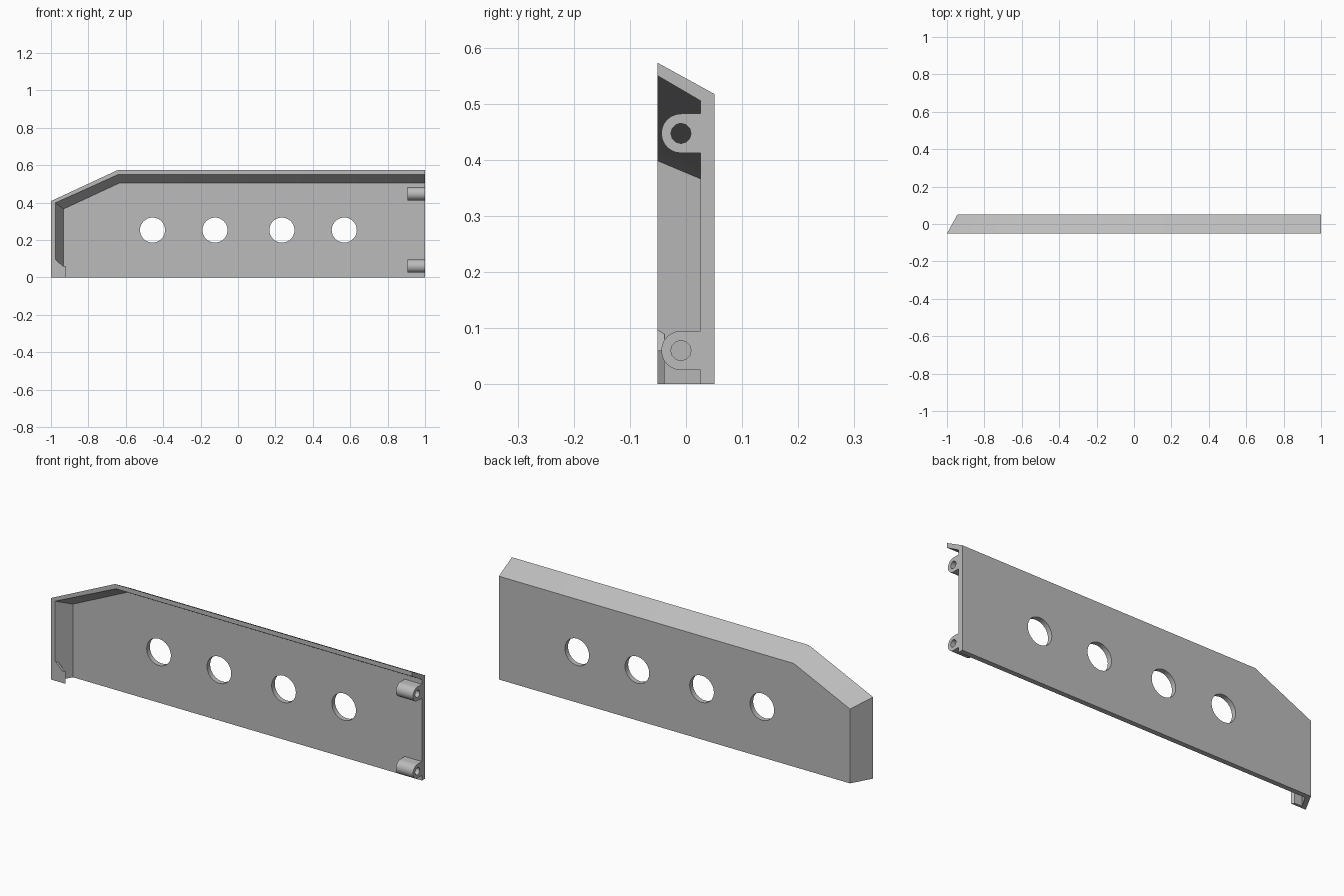
import bpy, bmesh
from math import sin, cos, pi, radians

default = bpy.data.objects.get("Cube")
if default:
    bpy.data.objects.remove(default, do_unlink=True)

grey = bpy.data.materials.new("plain grey")
grey.use_nodes = True
grey.diffuse_color = (0.5, 0.5, 0.5, 1)
grey.node_tree.nodes["Principled BSDF"].inputs["Base Color"].default_value = (0.5, 0.5, 0.5, 1)


def loft(name, ring_a, ring_b):
    """Closed solid between two matching rings of points."""
    bm = bmesh.new()
    a = [bm.verts.new(p) for p in ring_a]
    b = [bm.verts.new(p) for p in ring_b]
    bm.faces.new(a)
    bm.faces.new(b[::-1])
    for i in range(len(a)):
        j = (i + 1) % len(a)
        bm.faces.new((a[j], a[i], b[i], b[j]))
    bmesh.ops.recalc_face_normals(bm, faces=bm.faces)
    mesh = bpy.data.meshes.new(name)
    bm.to_mesh(mesh)
    bm.free()
    mesh.materials.append(grey)
    obj = bpy.data.objects.new(name, mesh)
    bpy.context.collection.objects.link(obj)
    return obj


def at_y(outline, y):
    return [(x, y, z) for x, z in outline]


def at_x(outline, x):
    return [(x, y, z) for y, z in outline]


def circle(u, v, r, n):
    return [(u + r * cos(2 * pi * i / n), v + r * sin(2 * pi * i / n)) for i in range(n)]


def cut(obj, cutter):
    cutter.hide_render = True
    mod = obj.modifiers.new("cut", "BOOLEAN")
    mod.operation = "DIFFERENCE"
    mod.solver = "EXACT"
    mod.object = cutter
    bpy.context.view_layer.objects.active = obj
    bpy.ops.object.modifier_apply(modifier=mod.name)
    bpy.data.objects.remove(cutter, do_unlink=True)


def smooth(obj):
    bpy.ops.object.select_all(action="DESELECT")
    obj.select_set(True)
    bpy.context.view_layer.objects.active = obj
    bpy.ops.object.shade_smooth_by_angle(angle=radians(35))


def panel_outline(left, shoulder, peak, top, right=1.0, bottom=0.0):
    return [(left, bottom), (right, bottom), (right, top), (peak, top), (left, shoulder)]


# Panel with flared walls along the top and one end
FRONT, BACK, FLOOR = -0.051, 0.051, 0.026
panel = loft("panel",
             at_y(panel_outline(-1, 0.408, -0.645, 0.573), FRONT),
             at_y(panel_outline(-0.944, 0.372, -0.632, 0.517), BACK))

# Hollow, open at the front, bottom and right end
slope = (0.55 - 0.505) / (FLOOR - FRONT)
d = 0.02 * slope
cut(panel, loft("hollow_cutter",
                at_y(panel_outline(-0.977 - d, 0.395 + d, -0.643, 0.55 + d, 1.1, -0.1), FRONT - 0.02),
                at_y(panel_outline(-0.932, 0.366, -0.633, 0.505, 1.1, -0.1), FLOOR)))

# Row of four round holes
for x in (-0.457, -0.123, 0.235, 0.568):
    ring = circle(x, 0.253, 0.067, 40)
    cut(panel, loft("hole_cutter", at_y(ring, -0.1), at_y(ring, 0.1)))
smooth(panel)

# Hinge bosses with a bore, joined to the panel floor
for name, z in (("lower_hinge_boss", 0.06), ("upper_hinge_boss", 0.447)):
    r, y = 0.035, -0.009
    profile = [(y - r * sin(pi * i / 12), z + r * cos(pi * i / 12)) for i in range(13)]
    profile += [(FLOOR + 0.004, z - r), (FLOOR + 0.004, z + r)]
    boss = loft(name, at_x(profile, 0.905), at_x(profile, 1.0))
    bore = circle(y, z, 0.018, 12)
    cut(boss, loft("bore_cutter", at_x(bore, 0.8), at_x(bore, 1.1)))
    smooth(boss)


# Thin hooked lip at the foot of the closed end
def lip(shift, end):
    return [(-0.998 + shift, 0), (end, 0), (end, 0.06), (-0.937, 0.06),
            (-0.975 + shift, 0.097 - shift), (-0.998 + shift, 0.097 - shift)]


loft("end_lip", at_y(lip(0, -0.919), FRONT), at_y(lip(0.008, -0.928), -0.038))
